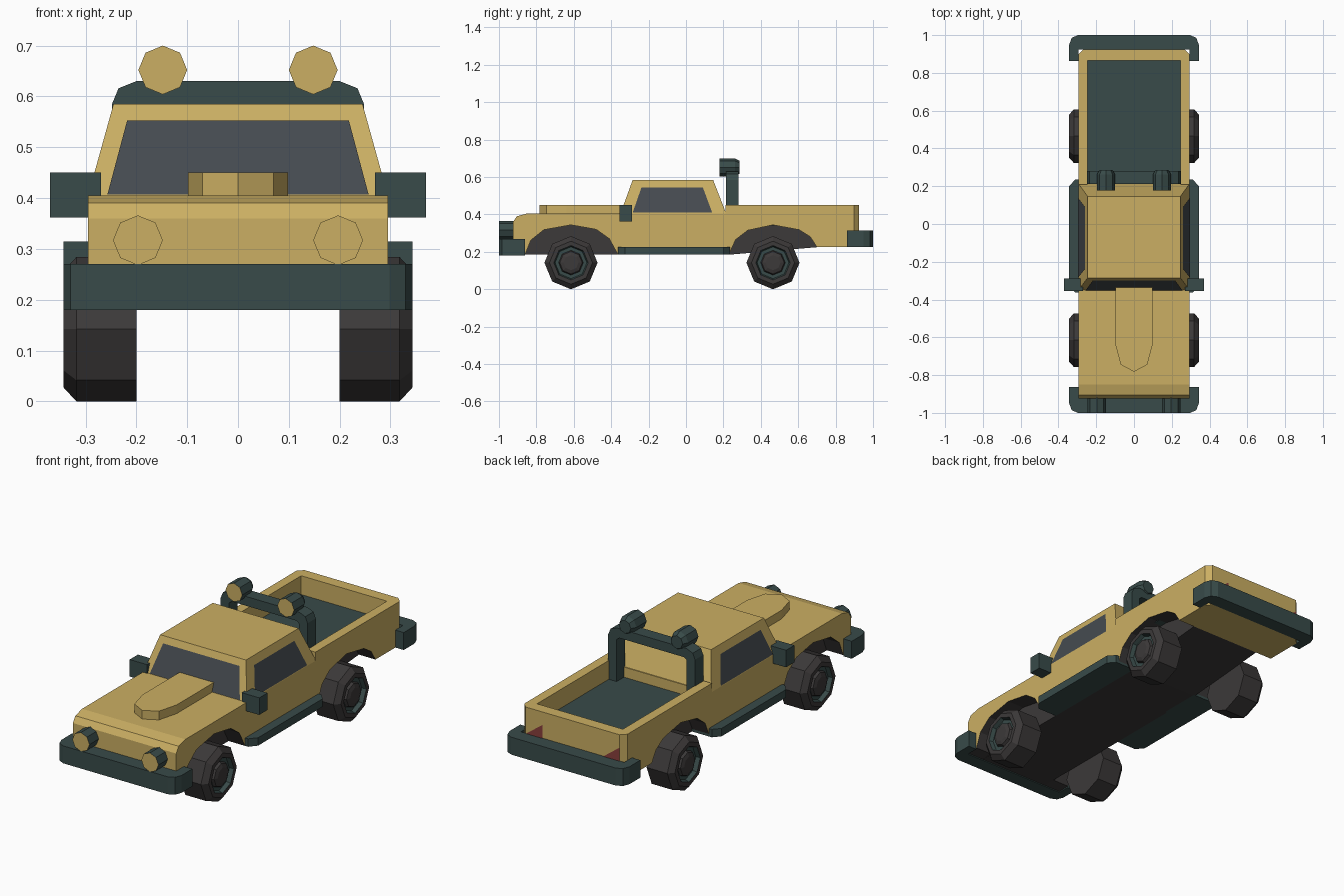
import bpy, bmesh, math

if "Cube" in bpy.data.objects:
    bpy.data.objects.remove(bpy.data.objects["Cube"])


def material(name, rgb):
    m = bpy.data.materials.new(name)
    m.diffuse_color = (*rgb, 1)
    m.use_nodes = True
    m.node_tree.nodes["Principled BSDF"].inputs["Base Color"].default_value = m.diffuse_color
    return m


YELLOW = material("yellow_paint", (0.60, 0.43, 0.125))
TEAL = material("teal_trim", (0.04, 0.07, 0.067))
DARK = material("dark_rubber", (0.045, 0.041, 0.041))
GLASS = material("grey_glass", (0.06, 0.07, 0.08))
RED = material("red_lens", (0.25, 0.05, 0.045))


def finish(name, bm, mats):
    bmesh.ops.recalc_face_normals(bm, faces=bm.faces)
    me = bpy.data.meshes.new(name)
    bm.to_mesh(me)
    bm.free()
    for m in mats:
        me.materials.append(m)
    ob = bpy.data.objects.new(name, me)
    bpy.context.collection.objects.link(ob)
    return ob


def prism_bm(pts, axis, lo, hi):
    """Closed prism: 2D outline swept along one axis."""
    def place(p, t):
        return {"x": (t, p[0], p[1]), "y": (p[0], t, p[1]), "z": (p[0], p[1], t)}[axis]
    bm = bmesh.new()
    a = [bm.verts.new(place(p, lo)) for p in pts]
    b = [bm.verts.new(place(p, hi)) for p in pts]
    bm.faces.new(a)
    bm.faces.new(b[::-1])
    for i in range(len(pts)):
        j = (i + 1) % len(pts)
        bm.faces.new((a[i], b[i], b[j], a[j]))
    return bm


def prism(name, pts, axis, lo, hi, mat):
    return finish(name, prism_bm(pts, axis, lo, hi), [mat])


def box(name, x0, x1, y0, y1, z0, z1, mat):
    return prism(name, [(x0, y0), (x1, y0), (x1, y1), (x0, y1)], "z", z0, z1, mat)


def panel(name, corners, mat):
    bm = bmesh.new()
    bm.faces.new([bm.verts.new(c) for c in corners])
    me = bpy.data.meshes.new(name)
    bm.to_mesh(me)
    bm.free()
    me.materials.append(mat)
    bpy.context.collection.objects.link(bpy.data.objects.new(name, me))


def lathe(name, profile, axis, centre, mats, sign=1, n=8):
    """Eight-sided turned part; profile = (offset, radius, material of next band)."""
    bm = bmesh.new()
    rings = []
    for off, r, _ in profile:
        ring = []
        for k in range(n):
            c, s = r * math.cos(k * math.tau / n), r * math.sin(k * math.tau / n)
            v = (off * sign, c, s) if axis == "x" else (c, off, s)
            ring.append(bm.verts.new([v[i] + centre[i] for i in range(3)]))
        rings.append(ring)
    for i in range(len(rings) - 1):
        for k in range(n):
            j = (k + 1) % n
            f = bm.faces.new((rings[i][k], rings[i][j], rings[i + 1][j], rings[i + 1][k]))
            f.material_index = profile[i][2]
    bm.faces.new(rings[0]).material_index = 0
    bm.faces.new(rings[-1]).material_index = profile[-1][2]
    return finish(name, bm, mats)


def mirrored(half):
    """Close an outline by mirroring its points in x."""
    return half + [(-x, v) for x, v in reversed(half)]


def body_paint(bm):
    """Undersides and wheel wells are dark, apart from the tail."""
    bmesh.ops.recalc_face_normals(bm, faces=bm.faces)
    for f in bm.faces:
        c = f.calc_center_median()
        inner = abs(f.normal.x) < 0.5 and c.z < 0.346 and -0.9 < c.y < 0.72
        if inner:
            f.material_index = 1


# Body: full-height core between the wheels, plus side shells with arches
top = [(0.925, 0.225), (0.925, 0.35), (0.22, 0.35), (0.22, 0.405),
       (-0.85, 0.405), (-0.905, 0.39), (-0.925, 0.36), (-0.925, 0.185)]
core = prism_bm(top + [(0.23, 0.185), (0.70, 0.225)], "x", -0.2, 0.2)
body_paint(core)
for f in core.faces:
    if abs(f.normal.x) > 0.5:
        f.material_index = 1
finish("body_core", core, [YELLOW, DARK])

front_arch = [(-0.86, 0.187), (-0.83, 0.262), (-0.76, 0.318), (-0.615, 0.344),
              (-0.48, 0.32), (-0.41, 0.27), (-0.365, 0.187)]
rear_arch = [(0.23, 0.187), (0.265, 0.265), (0.33, 0.315), (0.465, 0.344),
             (0.605, 0.318), (0.665, 0.28), (0.70, 0.225)]
for s, side in ((1, "right"), (-1, "left")):
    shell = prism_bm(top + front_arch + rear_arch, "x", 0.2 * s, 0.295 * s)
    corner = [e for e in shell.edges
              if all(v.co.y > 0.92 and abs(v.co.x) > 0.29 for v in e.verts)]
    bmesh.ops.bevel(shell, geom=corner, offset=0.027, segments=1, affect="EDGES")
    body_paint(shell)
    finish(side + "_body_side", shell, [YELLOW, DARK])

# Cargo bed walls and floor
prism("bed_walls", mirrored([(0.295, 0.21), (0.295, 0.898), (0.268, 0.925)])
      + [(-0.245, 0.21), (-0.245, 0.865), (0.245, 0.865), (0.245, 0.21)],
      "z", 0.35, 0.45, YELLOW)
box("bed_floor", -0.245, 0.245, 0.22, 0.865, 0.34, 0.353, TEAL)

# Cab: box tapered to the roof
cab = prism_bm([(0.295, -0.35), (0.295, 0.215), (-0.295, 0.215), (-0.295, -0.35)],
               "z", 0.405, 0.585)
for v in cab.verts:
    if v.co.z > 0.5:
        v.co.x *= 0.245 / 0.295
        v.co.y = -0.285 if v.co.y < 0 else 0.145
finish("cab", cab, [YELLOW])


# Windows lie just above the sloping cab faces
def wy(z):
    return -0.353 + (z - 0.405) / 0.18 * 0.065


def wx(z):
    return 0.298 - (z - 0.405) / 0.18 * 0.05


panel("windscreen", [(-0.257, wy(0.407), 0.407), (0.257, wy(0.407), 0.407),
                     (0.218, wy(0.553), 0.553), (-0.218, wy(0.553), 0.553)], GLASS)
side_glass = [(-0.285, 0.41), (0.14, 0.41), (0.09, 0.545), (-0.238, 0.545)]
panel("right_window", [(wx(z), y, z) for y, z in side_glass], GLASS)
panel("left_window", [(-wx(z), y, z) for y, z in reversed(side_glass)], GLASS)

# Bonnet scoop
prism("bonnet_scoop", [(0.098, -0.335), (0.098, -0.64), (0.07, -0.745), (0, -0.782),
                       (-0.07, -0.745), (-0.098, -0.64), (-0.098, -0.335)],
      "z", 0.40, 0.45, YELLOW)

# Wrap-around bumpers
for s, name, z in ((-1, "front_bumper", 0.18), (1, "rear_bumper", 0.225)):
    outline = mirrored([(0.343, 0.862), (0.343, 0.95), (0.33, 0.985), (0.298, 1.0)])
    outline += [(-0.295, 0.862), (-0.295, 0.925), (0.295, 0.925), (0.295, 0.862)]
    prism(name, [(x, y * s) for x, y in outline], "z", z, z + 0.09, TEAL)

# Roll bar
prism("roll_bar", mirrored([(0.2, 0.35), (0.248, 0.35), (0.248, 0.585), (0.235, 0.616), (0.2, 0.63)])[:-1]
      + [(-0.2, 0.35), (-0.2, 0.57), (-0.185, 0.582), (0.185, 0.582), (0.2, 0.57)],
      "y", 0.213, 0.28, TEAL)

# Wheels, lamps, mirrors and steps on both sides
wheel = [(0.20, 0.142, 0), (0.318, 0.142, 0), (0.343, 0.115, 0), (0.343, 0.092, 1),
         (0.322, 0.085, 1), (0.322, 0.066, 0), (0.336, 0.06, 0), (0.343, 0.04, 0)]
for s, side in ((1, "right"), (-1, "left")):
    for y, end in ((-0.615, "front"), (0.465, "rear")):
        lathe(f"{side}_{end}_wheel", wheel, "x", (0, y, 0.142), [DARK, TEAL], s)
    lathe(side + "_headlamp", [(-1.0, 0.049, 1), (-0.91, 0.049, 1)], "y",
          (0.197 * s, 0, 0.317), [YELLOW, TEAL])
    lathe(side + "_roof_lamp", [(0.178, 0.048, 1), (0.262, 0.048, 1), (0.287, 0.034, 1)],
          "y", (0.148 * s, 0, 0.652), [YELLOW, TEAL])
    box(side + "_mirror", 0.27 * s, 0.37 * s, -0.355, -0.288, 0.362, 0.45, TEAL)
    prism(side + "_step", [(0.19 * s, -0.363), (0.312 * s, -0.363), (0.343 * s, -0.325),
                           (0.343 * s, 0.2), (0.312 * s, 0.235), (0.19 * s, 0.235)],
          "z", 0.185, 0.226, TEAL)
    # Triangular tail lamp
    x = 0.22 * s
    panel(side + "_tail_lamp", [(x + 0.05, 0.928, 0.31), (x - 0.05, 0.928, 0.31),
                                (x - 0.05, 0.928, 0.385)], RED)
